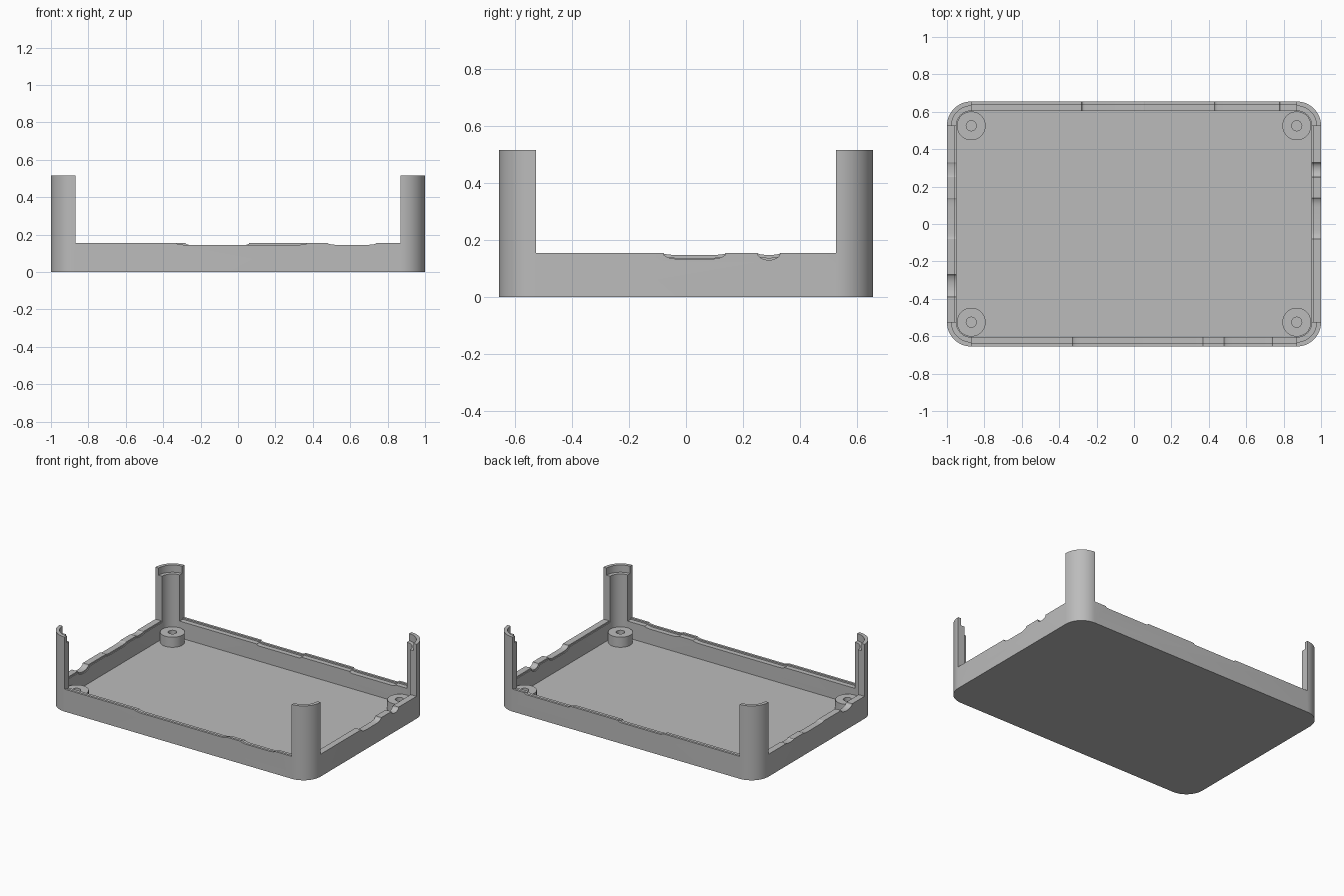
import bpy, bmesh, math
from mathutils import Vector

cube = bpy.data.objects.get("Cube")
if cube:
    bpy.data.objects.remove(cube, do_unlink=True)

HX, HY, R = 1.0, 0.655, 0.13      # half sizes and corner radius
WALL, FLOOR, RIM, POST = 0.05, 0.03, 0.155, 0.515
CX, CY = HX - R, HY - R           # corner centres

grey = bpy.data.materials.new("light grey plastic")
grey.use_nodes = True
grey.diffuse_color = (0.5, 0.5, 0.5, 1)
grey.node_tree.nodes["Principled BSDF"].inputs["Base Color"].default_value = (0.5, 0.5, 0.5, 1)


def make_object(name, bm):
    bmesh.ops.recalc_face_normals(bm, faces=bm.faces)
    mesh = bpy.data.meshes.new(name)
    bm.to_mesh(mesh)
    bm.free()
    mesh.materials.append(grey)
    obj = bpy.data.objects.new(name, mesh)
    bpy.context.collection.objects.link(obj)
    return obj


def prism(name, points, sweep):
    """Solid made by extruding a closed outline along a vector."""
    bm = bmesh.new()
    face = bm.faces.new([bm.verts.new(p) for p in points])
    ext = bmesh.ops.extrude_face_region(bm, geom=[face])
    moved = [v for v in ext["geom"] if isinstance(v, bmesh.types.BMVert)]
    bmesh.ops.translate(bm, verts=moved, vec=Vector(sweep))
    return make_object(name, bm)


def rounded_plan(inset, z, steps=12):
    pts = []
    for q, (sx, sy) in enumerate([(1, 1), (-1, 1), (-1, -1), (1, -1)]):
        for i in range(steps + 1):
            a = (q + i / steps) * math.pi / 2
            pts.append((sx * CX + (R - inset) * math.cos(a),
                        sy * CY + (R - inset) * math.sin(a), z))
    return pts


def opening(half, dips, drop=0.0):
    """Outline of the space above a wall; a dip is (start, end, depth, run)."""
    pts = [(-half, RIM - drop)]
    for a, b, depth, run in dips:
        quarter = [(run * (1 - math.cos(t * math.pi / 8)),
                    depth * math.sin(t * math.pi / 8)) for t in range(5)]
        pts += [(a + u, RIM - drop - d) for u, d in quarter]
        back = [(b - u, RIM - drop - d) for u, d in reversed(quarter)]
        pts += back[1:] if b - a <= 2 * run + 1e-6 else back
    pts += [(half, RIM - drop), (half, 0.7), (-half, 0.7)]
    return pts


def cut(target, cutter):
    mod = target.modifiers.new("cut", 'BOOLEAN')
    mod.operation, mod.solver, mod.object = 'DIFFERENCE', 'EXACT', cutter
    bpy.context.view_layer.objects.active = target
    target.select_set(True)
    bpy.ops.object.modifier_apply(modifier=mod.name)
    bpy.data.objects.remove(cutter, do_unlink=True)


# Tray shell with its cavity and the stepped lip on the corner posts
shell = prism("tray_shell", rounded_plan(0, 0), (0, 0, POST))
cut(shell, prism("cavity", rounded_plan(WALL, FLOOR), (0, 0, 1)))
cut(shell, prism("post_lip", rounded_plan(0.024, POST - 0.05), (0, 0, 1)))

# Open sides between the posts, with notches along each rim
front = [(-0.33, 0.37, 0.01, 0.05), (0.48, 0.74, 0.01, 0.05)]
back = [(-0.28, 0.06, 0.01, 0.02), (0.43, 0.78, 0.01, 0.02)]
right = [(-0.08, 0.14, 0.021, 0.05), (0.25, 0.33, 0.025, 0.04)]
left = [(-0.39, -0.27, 0.025, 0.06), (-0.08, 0.14, 0.007, 0.05),
        (0.25, 0.33, 0.007, 0.04)]

for sign, dips in ((-1, front), (1, back)):
    for drop, edge in ((0, HY + 0.1), (0.01, HY - 0.016)):
        pts = [(u, sign * edge, z) for u, z in opening(CX, dips, drop)]
        cut(shell, prism("long_side_opening", pts, (0, sign * (HY - 0.15 - edge), 0)))
for sign, dips in ((1, right), (-1, left)):
    for drop, edge in ((0, HX + 0.1), (0.01, HX - 0.044)):
        pts = [(sign * edge, u, z) for u, z in opening(CY, dips, drop)]
        cut(shell, prism("short_side_opening", pts, (sign * (HX - 0.15 - edge), 0, 0)))

# Screw bosses in the corners
bosses = []
for sx in (-1, 1):
    for sy in (-1, 1):
        bm = bmesh.new()
        ring = [bm.verts.new((r, 0, z)) for r, z in
                ((0.027, 0.025), (0.027, 0.1), (0.077, 0.1), (0.077, 0.025))]
        edges = [bm.edges.new((ring[i], ring[(i + 1) % 4])) for i in range(4)]
        bmesh.ops.spin(bm, geom=ring + edges, cent=(0, 0, 0), axis=(0, 0, 1),
                       angle=2 * math.pi, steps=40, use_merge=True)
        bmesh.ops.remove_doubles(bm, verts=bm.verts, dist=0.0001)
        name = ("back" if sy > 0 else "front") + ("_left" if sx > 0 else "_right")
        boss = make_object(name + "_screw_boss", bm)
        boss.location = (sx * CX, sy * CY, 0)
        bosses.append(boss)

# Smooth the curves and keep the edges crisp
bpy.ops.object.select_all(action='DESELECT')
for obj in [shell] + bosses:
    obj.select_set(True)
bpy.context.view_layer.objects.active = shell
bpy.ops.object.shade_smooth_by_angle(angle=math.radians(30))
